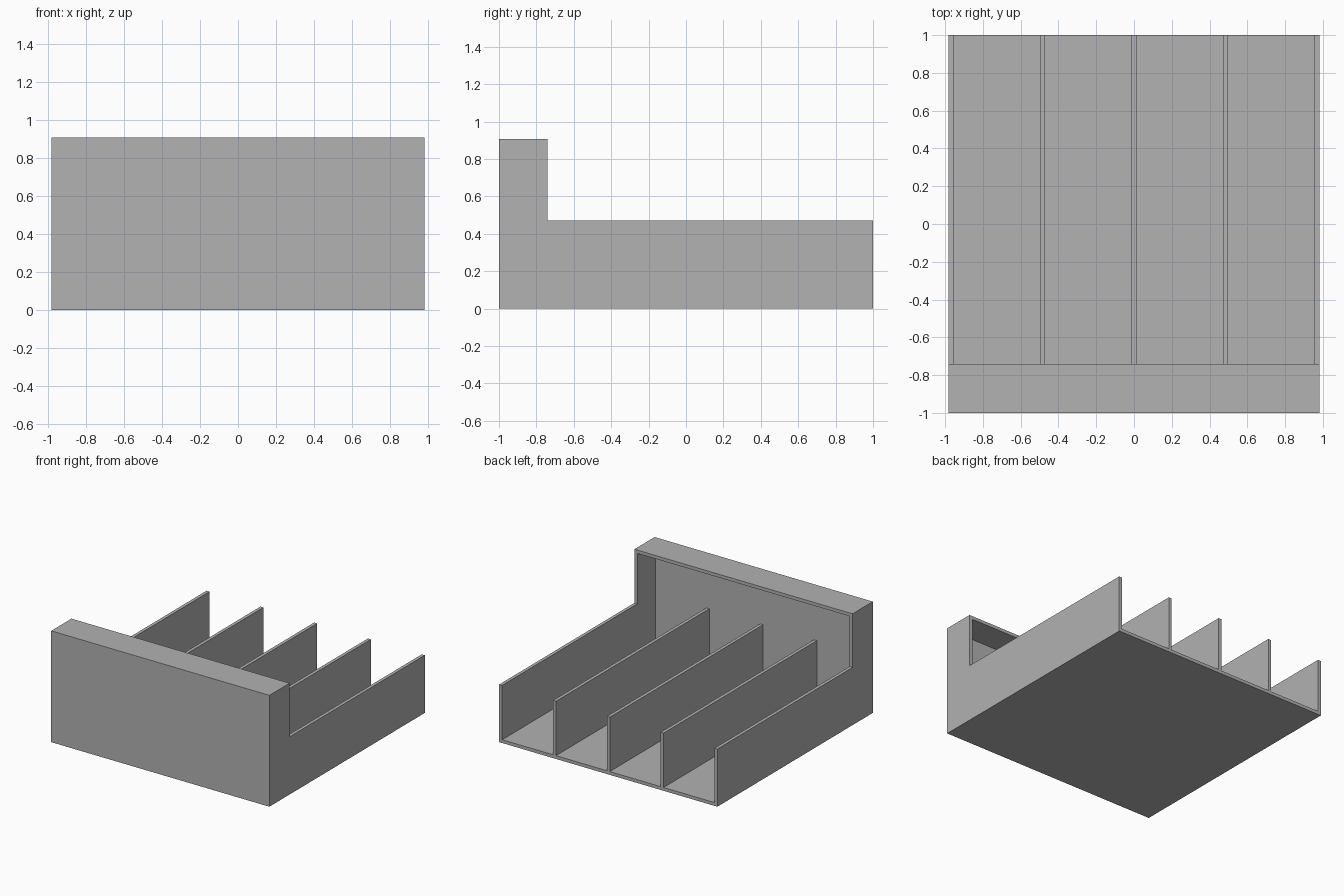
import bpy
import bmesh

cube = bpy.data.objects.get("Cube")
if cube:
    bpy.data.objects.remove(cube, do_unlink=True)

HALF_W = 0.983      # half the tray width
HALF_D = 1.0        # half the tray depth
HEIGHT = 0.907      # height of the hood
WALL_H = 0.47       # height of the side walls and dividers
HOOD_Y = -0.74      # back edge of the hood
T = 0.027           # sheet thickness

grey = bpy.data.materials.new("plain grey")
grey.use_nodes = True
colour = (0.445, 0.445, 0.445, 1)
grey.diffuse_color = colour
grey.node_tree.nodes["Principled BSDF"].inputs["Base Color"].default_value = colour


def prism(name, profile, x0, x1):
    """Extrude a y-z profile along x."""
    bm = bmesh.new()
    face = bm.faces.new([bm.verts.new((x0, y, z)) for y, z in profile])
    moved = bmesh.ops.extrude_face_region(bm, geom=[face])["geom"]
    verts = [v for v in moved if isinstance(v, bmesh.types.BMVert)]
    bmesh.ops.translate(bm, verts=verts, vec=(x1 - x0, 0, 0))
    bmesh.ops.recalc_face_normals(bm, faces=bm.faces)
    mesh = bpy.data.meshes.new(name)
    bm.to_mesh(mesh)
    bm.free()
    mesh.materials.append(grey)
    obj = bpy.data.objects.new(name, mesh)
    bpy.context.collection.objects.link(obj)
    return obj


def rectangle(y0, y1, z0, z1):
    return [(y0, z0), (y1, z0), (y1, z1), (y0, z1)]


# Tray with a raised hood at the front
tray = prism("tray_shell",
             [(-HALF_D, 0), (HALF_D, 0), (HALF_D, WALL_H),
              (HOOD_Y, WALL_H), (HOOD_Y, HEIGHT), (-HALF_D, HEIGHT)],
             -HALF_W, HALF_W)

# Hollow out the tray and hood, open at the top and back
cavity = prism("cavity_cutter",
               rectangle(-HALF_D + T, HALF_D + 0.2, T, HEIGHT - T),
               -HALF_W + T, HALF_W - T)
cavity.hide_render = True
cut = tray.modifiers.new("hollow", "BOOLEAN")
cut.operation = "DIFFERENCE"
cut.solver = "EXACT"
cut.object = cavity
bpy.context.view_layer.objects.active = tray
bpy.ops.object.modifier_apply(modifier=cut.name)
bpy.data.objects.remove(cavity, do_unlink=True)

# Dividers making four equal lanes
pitch = (HALF_W - T / 2) / 2
for side, label in ((-1, "right"), (0, "middle"), (1, "left")):
    x = side * pitch
    prism(label + "_divider", rectangle(-HALF_D + T, HALF_D, T, WALL_H),
          x - T / 2, x + T / 2)
